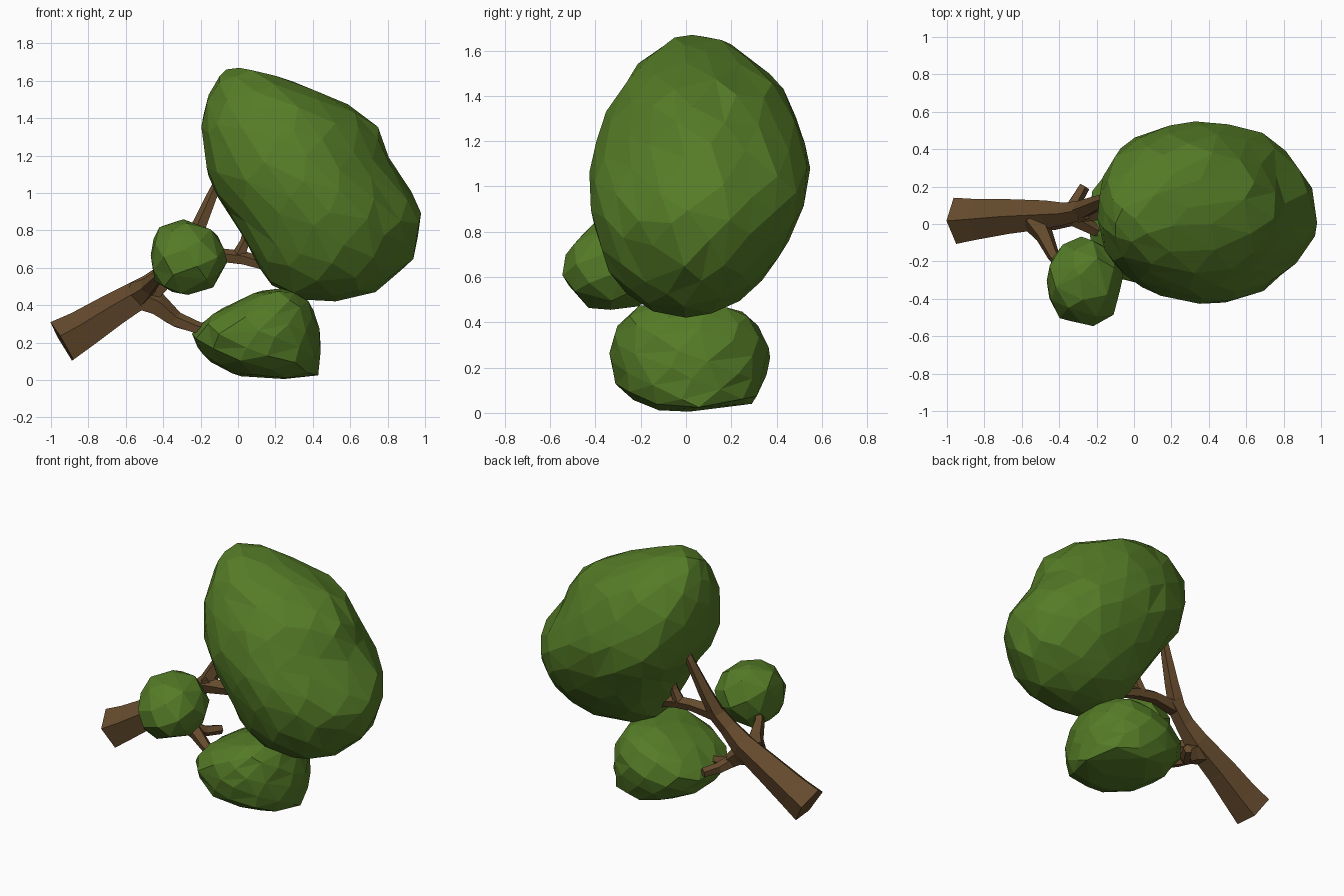
import bpy, bmesh, math, random
from mathutils import Vector

if "Cube" in bpy.data.objects:
    bpy.data.objects.remove(bpy.data.objects["Cube"])

random.seed(4)


def material(name, color):
    m = bpy.data.materials.new(name)
    m.diffuse_color = (*color, 1)
    m.use_nodes = True
    m.node_tree.nodes["Principled BSDF"].inputs["Base Color"].default_value = m.diffuse_color
    return m


LEAF = material("leaf_green", (0.09, 0.20, 0.02))
BARK = material("bark_brown", (0.13, 0.07, 0.026))


def finish(bm, name, mat):
    bmesh.ops.recalc_face_normals(bm, faces=bm.faces)
    me = bpy.data.meshes.new(name)
    bm.to_mesh(me)
    bm.free()
    me.materials.append(mat)
    ob = bpy.data.objects.new(name, me)
    bpy.context.collection.objects.link(ob)


def section(profile, z):
    for a, b in zip(profile, profile[1:]):
        if z <= b[0]:
            t = max(0, (z - a[0]) / (b[0] - a[0]))
            return [p + (q - p) * t for p, q in zip(a[1:], b[1:])]
    return profile[-1][1:]


def foliage(name, profile, count, jitter, power=lambda c, s: 2.0):
    """Irregular faceted ball fitted to rows of (z, x min, x max, y min, y max)."""
    bm = bmesh.new()
    for i in range(count):
        z = 1 - 2 * i / (count - 1)
        r, a = math.sqrt(max(0, 1 - z * z)), i * 2.39996
        d = Vector((r * math.cos(a), r * math.sin(a), z))
        d += Vector([random.uniform(-jitter, jitter) for _ in range(3)])
        bm.verts.new(d.normalized())
    bmesh.ops.convex_hull(bm, input=bm.verts)
    lo, hi = profile[0][0], profile[-1][0]
    for v in bm.verts:
        d = v.co.copy()
        z = (lo + hi) / 2 + (hi - lo) / 2 * d.z
        x0, x1, y0, y1 = section(profile, z)
        h = max(math.hypot(d.x, d.y), 1e-5)
        c, s = d.x / h, d.y / h
        n = power(c, s)
        k = 1.015 * (abs(c) ** n + abs(s) ** n) ** (-1 / n) * min(1, h / 0.2)
        v.co = ((x0 + x1) / 2 + (x1 - x0) / 2 * c * k,
                (y0 + y1) / 2 + (y1 - y0) / 2 * s * k, z)
    finish(bm, name, LEAF)


def branch(name, path, sides=5):
    """Tapered faceted limb through points (x, y, z, radius)."""
    bm = bmesh.new()
    pts = [Vector(p[:3]) for p in path]
    rings = []
    for i, p in enumerate(pts):
        d = (pts[min(i + 1, len(pts) - 1)] - pts[max(i - 1, 0)]).normalized()
        u = d.cross(Vector((0, 1, 0))).normalized()
        w = d.cross(u)
        r = path[i][3]
        rings.append([bm.verts.new(p + r * (u * math.cos(a) + w * math.sin(a)))
                      for a in (math.tau * j / sides for j in range(sides))])
    for a, b in zip(rings, rings[1:]):
        for j in range(sides):
            k = (j + 1) % sides
            bm.faces.new((a[j], a[k], b[k], b[j]))
    bm.faces.new(rings[0])
    bm.faces.new(rings[-1])
    finish(bm, name, BARK)


# Crown: large main leaf mass, squarer on the left, slimmer at front right
foliage("crown_foliage", [
    (.42, .35, .64, -.07, .07), (.48, .20, .75, -.23, .22), (.63, .10, .93, -.34, .38),
    (.84, .00, .99, -.41, .49), (1.0, -.12, .95, -.42, .545), (1.12, -.16, .83, -.42, .54),
    (1.35, -.19, .75, -.34, .47), (1.46, -.175, .63, -.27, .41), (1.56, -.14, .39, -.20, .29),
    (1.67, -.07, .11, -.04, .14)], 150, 0.06,
    lambda c, s: 2.1 - 0.45 * c + 0.2 * s)

# Lower leaf mass
foliage("lower_foliage", [
    (.005, .05, .42, -.10, .22), (.04, -.04, .43, -.20, .29), (.10, -.16, .435, -.30, .33),
    (.23, -.25, .44, -.335, .37), (.32, -.20, .425, -.33, .36), (.42, -.01, .38, -.28, .29),
    (.49, .14, .29, -.18, .18)], 80, 0.07, lambda c, s: 2.2)

# Small front leaf mass
foliage("small_foliage", [
    (.455, -.37, -.19, -.42, -.20), (.52, -.45, -.10, -.51, -.14), (.64, -.465, -.055, -.56, -.07),
    (.75, -.46, -.09, -.50, -.09), (.82, -.42, -.14, -.44, -.15),
    (.86, -.32, -.22, -.36, -.24)], 38, 0.08, lambda c, s: 2.2)

# Leaning trunk and the limb that reaches the crown
branch("trunk", [(-.937, .017, .197, .13), (-.83, .025, .26, .115), (-.66, .04, .37, .098),
                 (-.46, .05, .49, .08), (-.36, .055, .58, .062), (-.25, .075, .69, .055)])
branch("upper_limb", [(-.29, .07, .65, .055), (-.22, .10, .79, .045), (-.13, .14, 1.0, .03),
                      (-.04, .15, 1.18, .02)])
# Crown side limb with an upward fork
branch("side_limb", [(-.30, .06, .65, .055), (-.10, .07, .665, .04), (.03, .06, .65, .04),
                     (.25, .04, .58, .025)])
branch("side_fork", [(.0, .065, .655, .04), (.04, .07, .74, .028), (.08, .08, .92, .02)])
# Lower limb running into the lower leaves, and its stub at the back
branch("lower_limb", [(-.53, .04, .44, .075), (-.43, .03, .40, .065), (-.33, .03, .32, .045),
                      (-.21, -.03, .275, .035), (.0, -.07, .24, .02)])
branch("back_stub", [(-.38, .03, .35, .045), (-.32, .11, .31, .036), (-.265, .20, .30, .03)])
# Limb carrying the small leaf mass
branch("front_limb", [(-.53, .02, .46, .075), (-.48, -.06, .50, .05), (-.43, -.17, .55, .034),
                      (-.32, -.30, .63, .02)])
